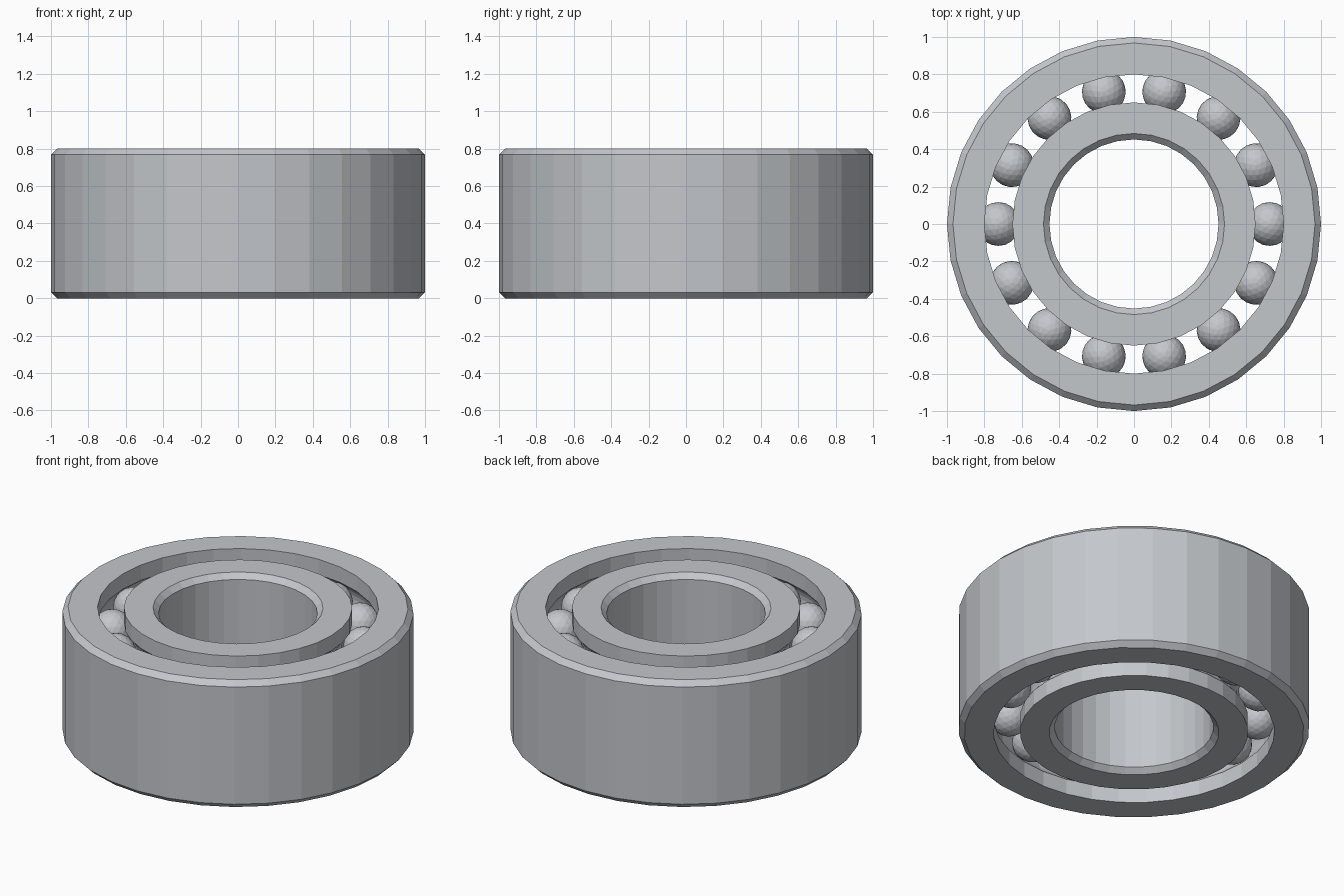
import bpy, bmesh, math
from mathutils import Matrix

cube = bpy.data.objects.get("Cube")
if cube:
    bpy.data.objects.remove(cube, do_unlink=True)

SIDES, HEIGHT, CHAMFER = 32, 0.8, 0.032
PITCH, BALL, GROOVE, BALLS = 0.725, 0.117, 0.12, 14
ROWS = (0.19, 0.61)

steel = bpy.data.materials.new("brushed steel")
steel.use_nodes = True
colour = (0.55, 0.57, 0.6, 1)
steel.diffuse_color = colour
steel.node_tree.nodes["Principled BSDF"].inputs["Base Color"].default_value = colour


def add_object(name, bm):
    mesh = bpy.data.meshes.new(name)
    bm.to_mesh(mesh)
    bm.free()
    mesh.materials.append(steel)
    obj = bpy.data.objects.new(name, mesh)
    bpy.context.collection.objects.link(obj)
    return obj


def lathe(name, profile):
    """Spin a closed (radius, height) profile around the z axis."""
    bm = bmesh.new()
    rings = []
    for i in range(SIDES):
        a = math.tau * i / SIDES
        rings.append([bm.verts.new((r * math.cos(a), r * math.sin(a), z)) for r, z in profile])
    n = len(profile)
    for i in range(SIDES):
        here, there = rings[i], rings[(i + 1) % SIDES]
        for j in range(n):
            k = (j + 1) % n
            bm.faces.new((here[j], there[j], there[k], here[k]))
    bmesh.ops.recalc_face_normals(bm, faces=bm.faces)
    return add_object(name, bm)


def raceway(radius, side):
    """Wall from bottom to top with a round groove per ball row."""
    points = [(radius, 0)]
    half = math.acos((radius - PITCH) * side / GROOVE)
    for zc in ROWS:
        for i in range(9):
            a = half * (i / 4 - 1)
            points.append((PITCH + side * GROOVE * math.cos(a), zc + GROOVE * math.sin(a)))
    return points + [(radius, HEIGHT)]


def chamfered_wall(radius, side):
    """Wall from top to bottom with bevelled corners."""
    rim = radius - side * CHAMFER
    return [(rim, HEIGHT), (radius, HEIGHT - CHAMFER), (radius, CHAMFER), (rim, 0)]


# Rings with grooved facing walls
lathe("outer_ring", raceway(0.8, 1) + chamfered_wall(1.0, 1))
lathe("inner_ring", raceway(0.65, -1) + chamfered_wall(0.452, -1))

# Two rows of faceted balls
for row, z in zip(("lower", "upper"), ROWS):
    bm = bmesh.new()
    for i in range(BALLS):
        place = Matrix.Rotation(math.tau * i / BALLS, 4, "Z") @ Matrix.Translation((PITCH, 0, z))
        bmesh.ops.create_icosphere(bm, subdivisions=3, radius=BALL, matrix=place)
    add_object(row + "_ball_row", bm)
